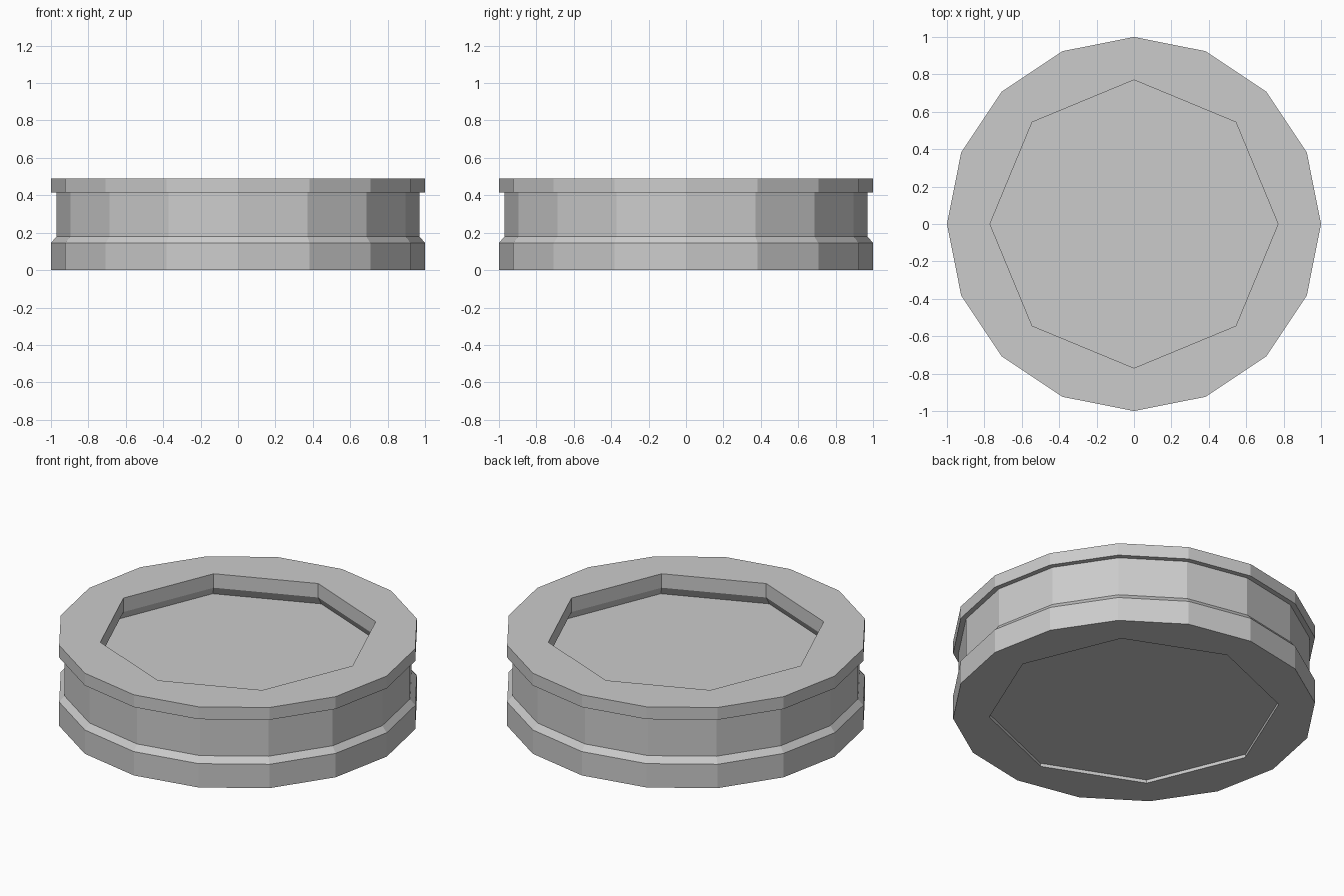
import bpy
import bmesh
from math import cos, sin, tau

cube = bpy.data.objects.get("Cube")
if cube:
    bpy.data.objects.remove(cube, do_unlink=True)

grey = bpy.data.materials.new("plain grey")
grey.use_nodes = True
colour = (0.6, 0.6, 0.6, 1)
grey.diffuse_color = colour
grey.node_tree.nodes["Principled BSDF"].inputs["Base Color"].default_value = colour


def ring(bm, sides, radius, z):
    return [bm.verts.new((radius * cos(tau * i / sides), radius * sin(tau * i / sides), z))
            for i in range(sides)]


def lathe(bm, sides, profile):
    """Stack rings along a profile and join each to the next."""
    rings = [ring(bm, sides, r, z) for r, z in profile]
    for a, b in zip(rings, rings[1:]):
        for i in range(sides):
            j = (i + 1) % sides
            bm.faces.new((a[i], a[j], b[j], b[i]))
    return rings[0], rings[-1]


def annulus(bm, outer, inner):
    """Fill between a ring and one with half as many sides."""
    n, m = len(outer), len(inner)
    for i in range(m):
        bm.faces.new((outer[2 * i], outer[2 * i + 1], outer[(2 * i + 2) % n],
                      inner[(i + 1) % m], inner[i]))


def finish(bm, name):
    bmesh.ops.recalc_face_normals(bm, faces=bm.faces)
    mesh = bpy.data.meshes.new(name)
    bm.to_mesh(mesh)
    bm.free()
    mesh.materials.append(grey)
    bpy.context.collection.objects.link(bpy.data.objects.new(name, mesh))


# Sixteen-sided grooved rim around an eight-sided opening
bm = bmesh.new()
outer_low, outer_top = lathe(bm, 16, [(1, 0), (1, 0.145), (0.97, 0.18), (0.97, 0.415),
                                      (1, 0.415), (1, 0.49)])
inner_low, inner_top = lathe(bm, 8, [(0.8, 0), (0.8, 0.355), (0.77, 0.405), (0.77, 0.49)])
annulus(bm, outer_top, inner_top)
annulus(bm, outer_low, inner_low)
finish(bm, "grooved_rim")

# Plate filling the opening, set in from both ends
bm = bmesh.new()
low, top = lathe(bm, 8, [(0.8, 0.02), (0.8, 0.355)])
bm.faces.new(low)
bm.faces.new(top)
finish(bm, "centre_plate")
